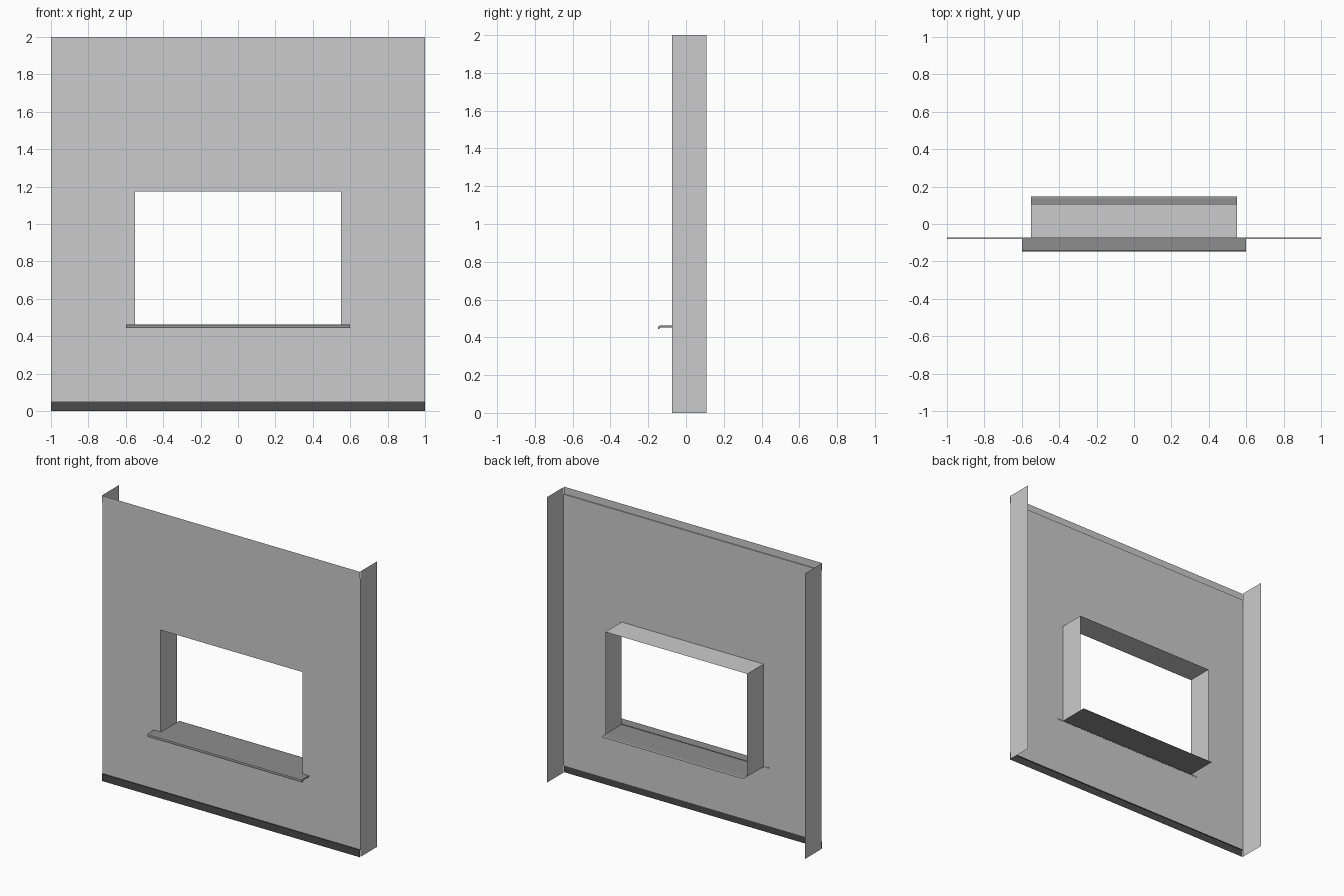
import bpy

if "Cube" in bpy.data.objects:
    bpy.data.objects.remove(bpy.data.objects["Cube"])

F, B = -0.073, 0.108          # wall front plane and back edge depth
W, H = 1.0, 2.0               # half width and height
HW, Z0, Z1 = 0.55, 0.455, 1.175   # window half width, bottom, top
TRIM, LIP = 0.05, 0.007       # trim height and projection


def grey(name, v):
    m = bpy.data.materials.new(name)
    m.diffuse_color = (v, v, v, 1)
    m.use_nodes = True
    m.node_tree.nodes["Principled BSDF"].inputs["Base Color"].default_value = m.diffuse_color
    return m


def add_mesh(name, verts, faces, mat=None):
    me = bpy.data.meshes.new(name)
    me.from_pydata(verts, [], faces)
    ob = bpy.data.objects.new(name, me)
    bpy.context.collection.objects.link(ob)
    if mat:
        me.materials.append(mat)
    return ob


def extrude_x(name, profile, hw, mat=None, closed=False):
    """Sweep a (y, z) profile from -hw to hw; closed profiles get end caps."""
    n = len(profile)
    verts = [(x, y, z) for x in (-hw, hw) for y, z in profile]
    faces = [(i, (i + 1) % n, n + (i + 1) % n, n + i)
             for i in range(n if closed else n - 1)]
    if closed:
        faces += [tuple(reversed(range(n))), tuple(range(n, 2 * n))]
    return add_mesh(name, verts, faces, mat)


def side_sheet(name, x, z0, z1, flip):
    quad = (0, 1, 2, 3) if not flip else (3, 2, 1, 0)
    return add_mesh(name, [(x, F, z0), (x, B, z0), (x, B, z1), (x, F, z1)], [quad])


base_mat = grey("dark_base", 0.07)
top_mat = grey("top_trim_grey", 0.57)
sill_mat = grey("sill_grey", 0.27)

# Front wall: 3 x 3 grid with the middle cell left open
xs, zs = [-W, -HW, HW, W], [TRIM, Z0, Z1, H - TRIM]
add_mesh("front_wall", [(x, F, z) for z in zs for x in xs],
         [(r * 4 + c, r * 4 + c + 1, r * 4 + c + 5, r * 4 + c + 4)
          for r in range(3) for c in range(3) if (r, c) != (1, 1)])

# Stepped trims along the bottom and top
extrude_x("base_trim", [(F, TRIM), (F - LIP, TRIM), (F - LIP, 0)], W, base_mat)
extrude_x("top_trim", [(F - LIP, H), (F - LIP, H - TRIM), (F, H - TRIM)], W, top_mat)

# Wall end returns and window jambs
for side, s in (("left", -1), ("right", 1)):
    side_sheet(side + "_wall_return", s * W, 0, H, s < 0)
    side_sheet(side + "_window_jamb", s * HW, Z0, Z1, s > 0)

# Window head
extrude_x("window_head", [(F, Z1), (B, Z1)], HW)

# Inner sill sheet with a bent-down back edge
extrude_x("inner_sill", [(0.147, 0.452), (0.137, 0.457), (B, 0.458), (F, 0.458)],
          HW, sill_mat)

# Outer sill with a rounded drip nose
nose = [(F + 0.001, 0.462), (-0.139, 0.462), (-0.145, 0.459), (-0.147, 0.453),
        (-0.147, 0.443), (-0.139, 0.443), (-0.139, 0.453), (F + 0.001, 0.453)]
extrude_x("outer_sill", nose, 0.6, sill_mat, closed=True)
